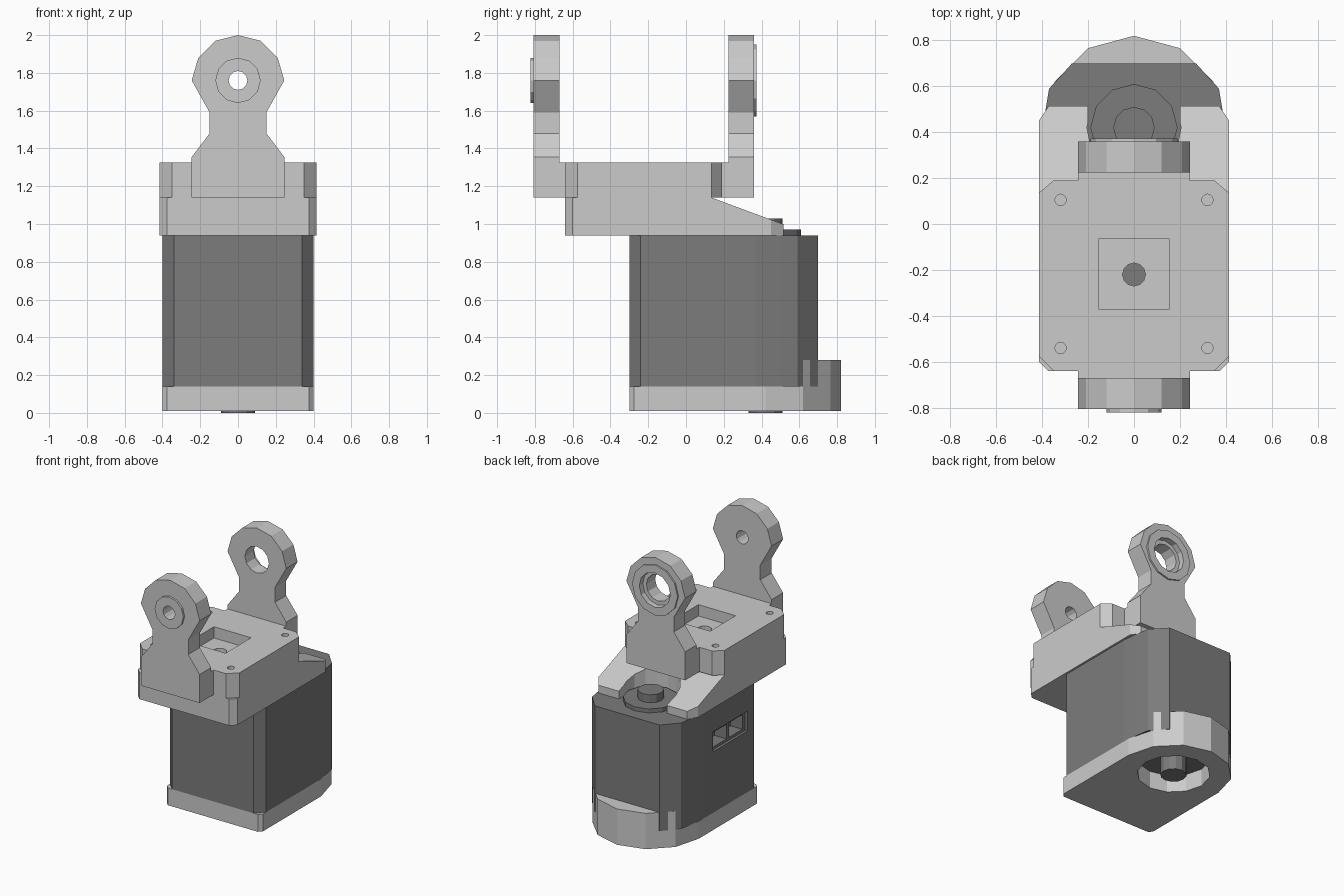
import bpy, bmesh, math

if "Cube" in bpy.data.objects:
    bpy.data.objects.remove(bpy.data.objects["Cube"])

dark = bpy.data.materials.new("dark_grey")
dark.diffuse_color = (0.2, 0.2, 0.2, 1)
dark.use_nodes = True
dark.node_tree.nodes["Principled BSDF"].inputs["Base Color"].default_value = dark.diffuse_color


def prism(name, pts, lo, hi, axis='Z', mat=None):
    """Extrude a profile: Z uses (x,y), Y uses (x,z), X uses (y,z)."""
    place = {'Z': lambda a, b, h: (a, b, h),
             'Y': lambda a, b, h: (a, h, b),
             'X': lambda a, b, h: (h, a, b)}[axis]
    bm = bmesh.new()
    low = [bm.verts.new(place(a, b, lo)) for a, b in pts]
    high = [bm.verts.new(place(a, b, hi)) for a, b in pts]
    bm.faces.new(low)
    bm.faces.new(high)
    for i in range(len(pts)):
        j = (i + 1) % len(pts)
        bm.faces.new((low[i], low[j], high[j], high[i]))
    bmesh.ops.recalc_face_normals(bm, faces=bm.faces)
    me = bpy.data.meshes.new(name)
    bm.to_mesh(me)
    bm.free()
    ob = bpy.data.objects.new(name, me)
    bpy.context.collection.objects.link(ob)
    if mat:
        me.materials.append(mat)
    return ob


def disc(a, b, r, n=12):
    return [(a + r * math.cos(2 * math.pi * i / n), b + r * math.sin(2 * math.pi * i / n))
            for i in range(n)]


def rect(a0, a1, b0, b1):
    return [(a0, b0), (a1, b0), (a1, b1), (a0, b1)]


def sym(half):
    """Mirror the right half of a profile across the centre line."""
    return half + [(-a, b) for a, b in reversed(half) if abs(a) > 1e-6]


def cut(ob, *cutters):
    for c in cutters:
        c.hide_render = True
        m = ob.modifiers.new("cut", 'BOOLEAN')
        m.operation, m.solver, m.object = 'DIFFERENCE', 'EXACT', c
    dg = bpy.context.evaluated_depsgraph_get()
    me = bpy.data.meshes.new_from_object(ob.evaluated_get(dg))
    ob.modifiers.clear()
    ob.data = me
    for c in cutters:
        bpy.data.objects.remove(c)


SHAFT_Y, PIVOT_Z = 0.42, 1.76

# Motor body with a two-socket connector recess on the left side
body = prism("motor_body", sym([(0.34, -0.30), (0.40, -0.24), (0.40, 0.37), (0.385, 0.50),
                                (0.37, 0.59), (0.27, 0.70)]), 0.14, 0.94, mat=dark)
cut(body,
    prism("c", rect(-0.16, 0.25, 0.60, 0.75), -0.5, -0.38, 'X'),
    prism("c", rect(-0.13, 0.03, 0.62, 0.73), -0.5, -0.28, 'X'),
    prism("c", rect(0.06, 0.22, 0.62, 0.73), -0.5, -0.28, 'X'))

# Output disc and hub on top
prism("output_disc", disc(0, SHAFT_Y, 0.19), 0.93, 0.97, mat=dark)
prism("output_hub", disc(0, SHAFT_Y, 0.09), 0.96, 1.03, mat=dark)

# Base cap with rounded rear, rear lip and bottom opening
arc = [(0.40, 0.42), (0.346, 0.62), (0.20, 0.766), (0, 0.82)]
base = prism("base_cap", sym([(0.375, -0.30), (0.40, -0.275)] + arc), 0.01, 0.14)
cut(base, prism("c", disc(0, SHAFT_Y, 0.25), -0.1, 0.3))
prism("base_rear_lip", sym(arc[1:]), 0.14, 0.28)
prism("bottom_shaft", disc(0, SHAFT_Y, 0.09), 0.0, 0.15, mat=dark)

# Lower bracket plate: sloped rear fork around the output disc
lower = prism("bracket_fork", sym([(0.375, -0.64), (0.415, -0.60), (0.415, 0.45),
                                   (0.37, 0.515)]), 0.94, 1.14)
cut(lower,
    prism("c", [(0.135, 1.14), (0.135, 1.3), (0.7, 1.3), (0.7, 0.93)], -0.6, 0.6, 'X'),
    prism("c", disc(0, SHAFT_Y, 0.205, 16), 0.9, 1.2),
    prism("c", rect(-0.2, 0.2, SHAFT_Y, 0.7), 0.9, 1.2))
cut(lower, prism("c", disc(0, -0.22, 0.05), 0.9, 1.3))

# Upper bracket plate with square pocket, centre hole and screw holes
upper = prism("bracket_plate", sym([(0.245, -0.67), (0.245, -0.64), (0.35, -0.64), (0.415, -0.575),
                                    (0.415, 0.135), (0.35, 0.19), (0.245, 0.19), (0.245, 0.23)]),
              1.14, 1.325)
cut(upper,
    prism("c", rect(-0.155, 0.155, -0.37, -0.065), 1.24, 1.5),
    prism("c", disc(0, -0.22, 0.05), 1.0, 1.5),
    *[prism("c", disc(x, y, 0.025), 1.22, 1.5) for x in (-0.32, 0.32) for y in (-0.54, 0.105)])

# Upright lugs
lug = sym([(0.245, 1.14), (0.245, 1.355), (0.15, 1.48), (0.15, 1.59), (0.245, PIVOT_Z),
           (0.21, 1.88), (0.12, 1.97), (0, 2.0)])
front = prism("front_lug", lug, -0.807, -0.67, 'Y')
cut(front, prism("c", disc(0, PIVOT_Z, 0.05), -1, -0.5, 'Y'))
boss = prism("front_boss", disc(0, PIVOT_Z, 0.12), -0.822, -0.807, 'Y')
cut(boss, prism("c", disc(0, PIVOT_Z, 0.05), -1, -0.5, 'Y'))
rear = prism("rear_lug", lug, 0.225, 0.36, 'Y')
cut(rear, prism("c", disc(0, PIVOT_Z, 0.10), 0, 0.5, 'Y'),
    prism("c", disc(0, PIVOT_Z, 0.13), 0.33, 0.5, 'Y'))
ring = prism("rear_ring", disc(0, PIVOT_Z, 0.19), 0.36, 0.372, 'Y')
cut(ring, prism("c", disc(0, PIVOT_Z, 0.13), 0, 0.5, 'Y'))
